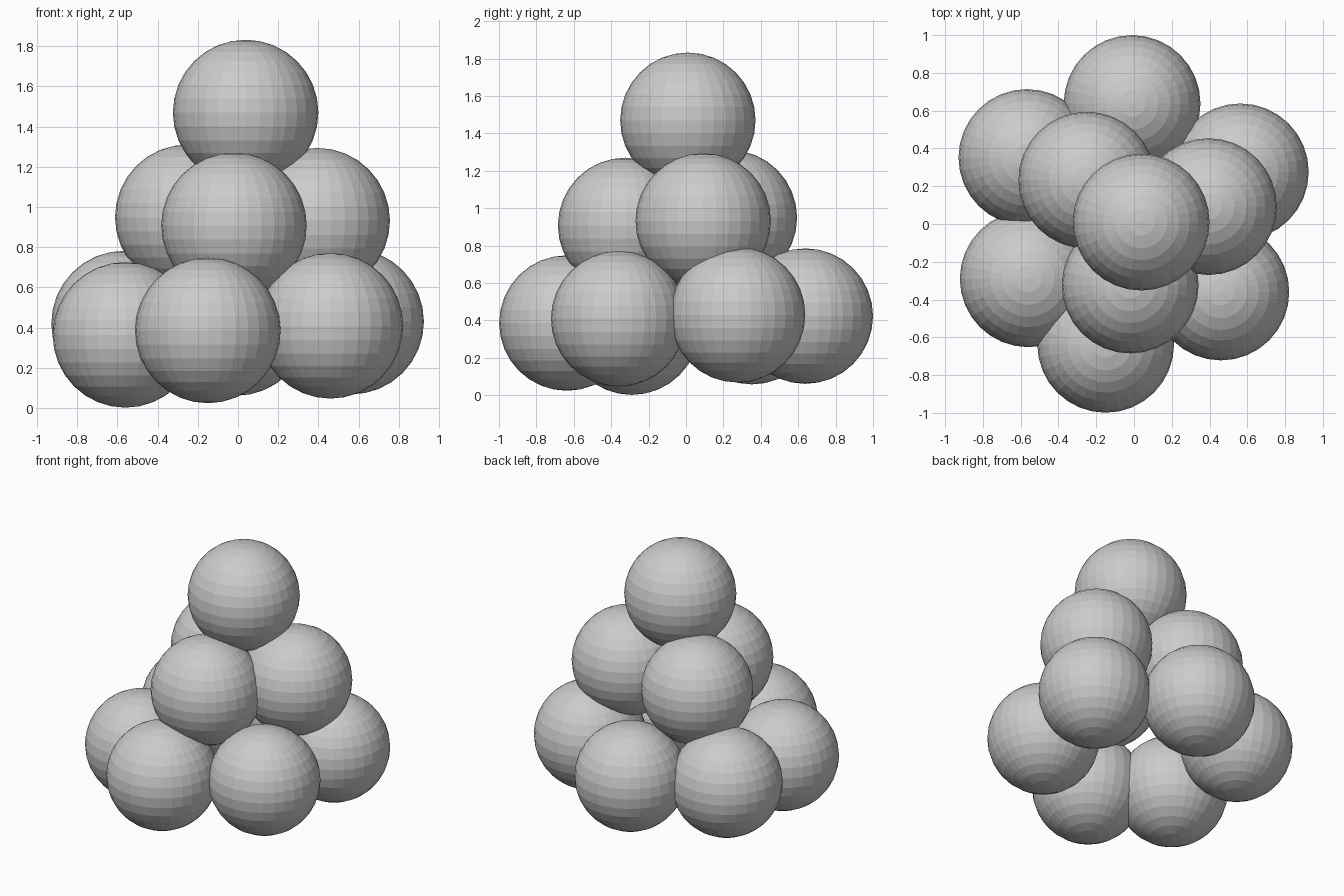
import bpy

if "Cube" in bpy.data.objects:
    bpy.data.objects.remove(bpy.data.objects["Cube"])

RADIUS = 0.362


def ball(name, centre):
    bpy.ops.mesh.primitive_uv_sphere_add(
        segments=32, ring_count=16, radius=RADIUS, location=centre)
    bpy.context.object.name = name


# Slightly irregular pile: ring of six, three on top, one at the peak
layers = {
    "bottom_ball": [
        (-0.01, 0.638, 0.423), (-0.567, 0.352, 0.42), (-0.56, -0.29, 0.364),
        (-0.15, -0.637, 0.386), (0.46, -0.36, 0.409), (0.563, 0.276, 0.43)],
    "middle_ball": [
        (-0.02, -0.323, 0.908), (0.394, 0.092, 0.932), (-0.25, 0.232, 0.949)],
    "top_ball": [(0.038, 0.01, 1.47)],
}
for part, centres in layers.items():
    for i, c in enumerate(centres, 1):
        ball(f"{part}_{i}", c)
